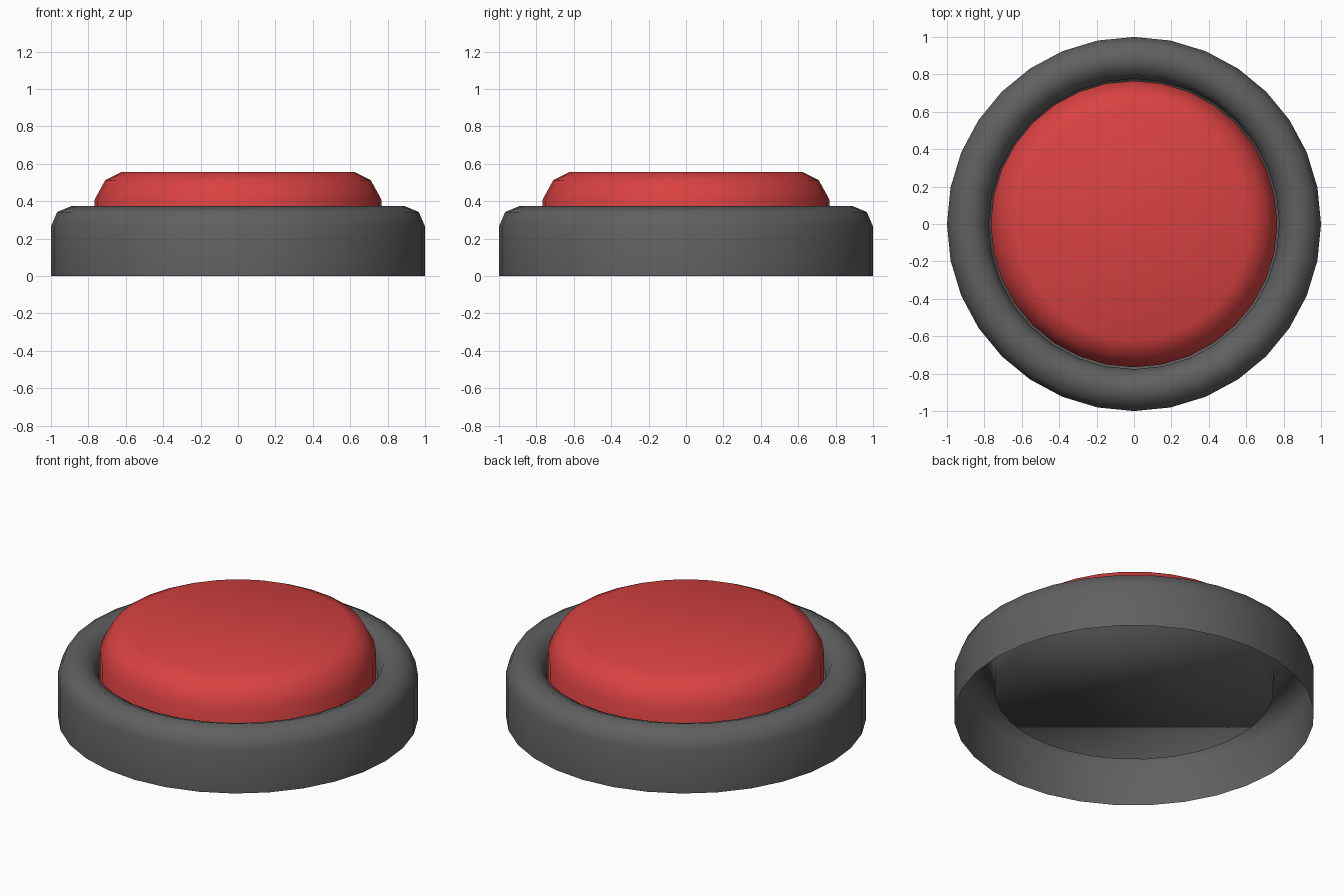
import bpy, bmesh, math

if "Cube" in bpy.data.objects:
    bpy.data.objects.remove(bpy.data.objects["Cube"])

SIDES = 32

def material(name, rgb):
    m = bpy.data.materials.new(name)
    m.diffuse_color = (*rgb, 1)
    m.use_nodes = True
    m.node_tree.nodes["Principled BSDF"].inputs["Base Color"].default_value = m.diffuse_color
    return m

def lathe(name, profile, mat):
    """Revolve (radius, z) points around z and cap the last ring."""
    bm = bmesh.new()
    rings = []
    for r, z in profile:
        rings.append([bm.verts.new((r * math.cos(2 * math.pi * i / SIDES),
                                    r * math.sin(2 * math.pi * i / SIDES), z))
                      for i in range(SIDES)])
    for a, b in zip(rings, rings[1:]):
        for i in range(SIDES):
            j = (i + 1) % SIDES
            bm.faces.new((a[i], a[j], b[j], b[i]))
    bm.faces.new(rings[-1])
    for f in bm.faces:
        f.smooth = True
    me = bpy.data.meshes.new(name)
    bm.to_mesh(me)
    bm.free()
    me.materials.append(mat)
    ob = bpy.data.objects.new(name, me)
    bpy.context.collection.objects.link(ob)
    return ob

grey = material("dark grey", (0.117, 0.117, 0.117))
red = material("red", (0.70, 0.054, 0.054))

# Housing: hollow outer wall, rounded rim, and recessed socket with floor
lathe("housing", [(1.0, 0), (1.0, 0.265), (0.967, 0.342), (0.888, 0.375),
                  (0.808, 0.342), (0.776, 0.265), (0.776, 0.165)], grey)

# Push button: open at the bottom, rounded shoulder and flat top
lathe("push_button", [(0.766, 0.167), (0.766, 0.41), (0.71, 0.512),
                      (0.622, 0.556)], red)
